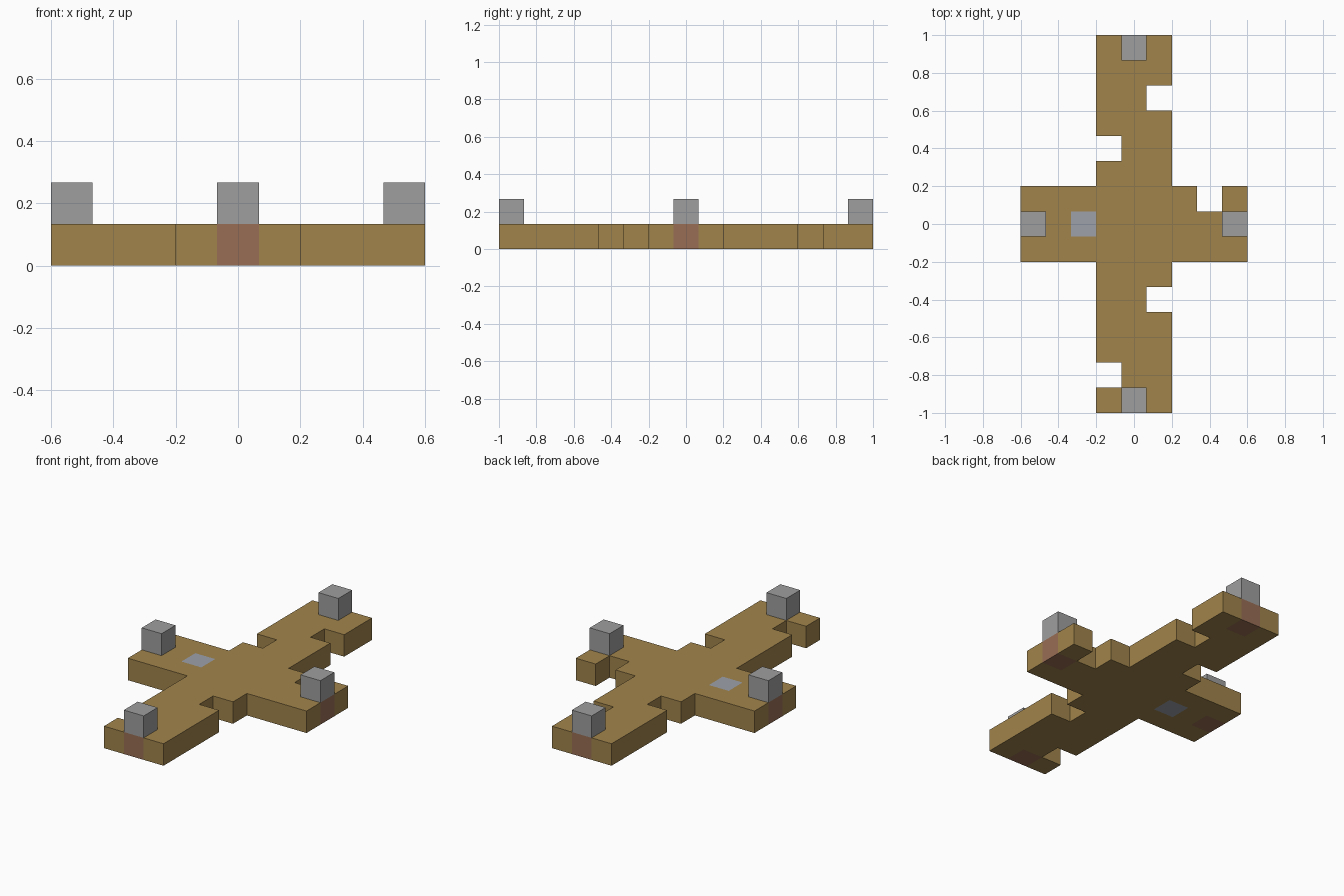
import bpy, bmesh
from mathutils import Matrix, Vector

default = bpy.data.objects.get("Cube")
if default:
    bpy.data.objects.remove(default, do_unlink=True)

U = 2 / 15                      # side of one block
NX, NY = 9, 15                  # blocks across and along


def linear(c):
    c /= 255
    return c / 12.92 if c <= 0.04045 else ((c + 0.055) / 1.055) ** 2.4


def material(name, r, g, b):
    mat = bpy.data.materials.new(name)
    mat.use_nodes = True
    col = (linear(r), linear(g), linear(b), 1)
    mat.diffuse_color = col
    bsdf = mat.node_tree.nodes["Principled BSDF"]
    bsdf.inputs["Base Color"].default_value = col
    bsdf.inputs["Roughness"].default_value = 0.9
    return mat


def add_object(name, bm, mats):
    mesh = bpy.data.meshes.new(name)
    bm.to_mesh(mesh)
    bm.free()
    for mat in mats:
        mesh.materials.append(mat)
    obj = bpy.data.objects.new(name, mesh)
    bpy.context.collection.objects.link(obj)
    return obj


wood = material("wood_brown", 161, 132, 76)
brick = material("brick_red_brown", 152, 109, 84)
clay = material("clay_grey", 157, 161, 170)
stone = material("stone_grey", 159, 159, 159)

# Block coordinates, counted from the centre
posts = {"front": (0, -7), "back": (0, 7), "left": (4, 0), "right": (-4, 0)}
notches = {(1, 5), (-1, 3), (3, 1), (1, -3), (-1, -6)}
clay_cell = (-2, 0)


def cell(point):
    return round(point.x / U), round(point.y / U)


# Cross-shaped deck with missing edge blocks
bm = bmesh.new()
bmesh.ops.create_grid(bm, x_segments=NX, y_segments=NY, size=0.5,
                      matrix=Matrix.Diagonal((NX * U, NY * U, 1, 1)))
outside = []
for f in bm.faces:
    i, j = cell(f.calc_center_median())
    if (abs(i) > 1 and abs(j) > 1) or (i, j) in notches:
        outside.append(f)
bmesh.ops.delete(bm, geom=outside, context='FACES')
result = bmesh.ops.extrude_face_region(bm, geom=bm.faces[:], use_keep_orig=True)
top = [v for v in result["geom"] if isinstance(v, bmesh.types.BMVert)]
bmesh.ops.translate(bm, verts=top, vec=(0, 0, U))
bmesh.ops.recalc_face_normals(bm, faces=bm.faces[:])

# Colour each face by the block it belongs to
for f in bm.faces:
    owner = cell(f.calc_center_median() - f.normal * U / 2)
    if owner in posts.values():
        f.material_index = 1
    elif owner == clay_cell:
        f.material_index = 2
add_object("deck", bm, [wood, brick, clay])

# Stone block at the end of each arm
for side, (i, j) in posts.items():
    bm = bmesh.new()
    bmesh.ops.create_cube(bm, size=U)
    post = add_object(side + "_post", bm, [stone])
    post.location = Vector((i, j, 1.5)) * U
